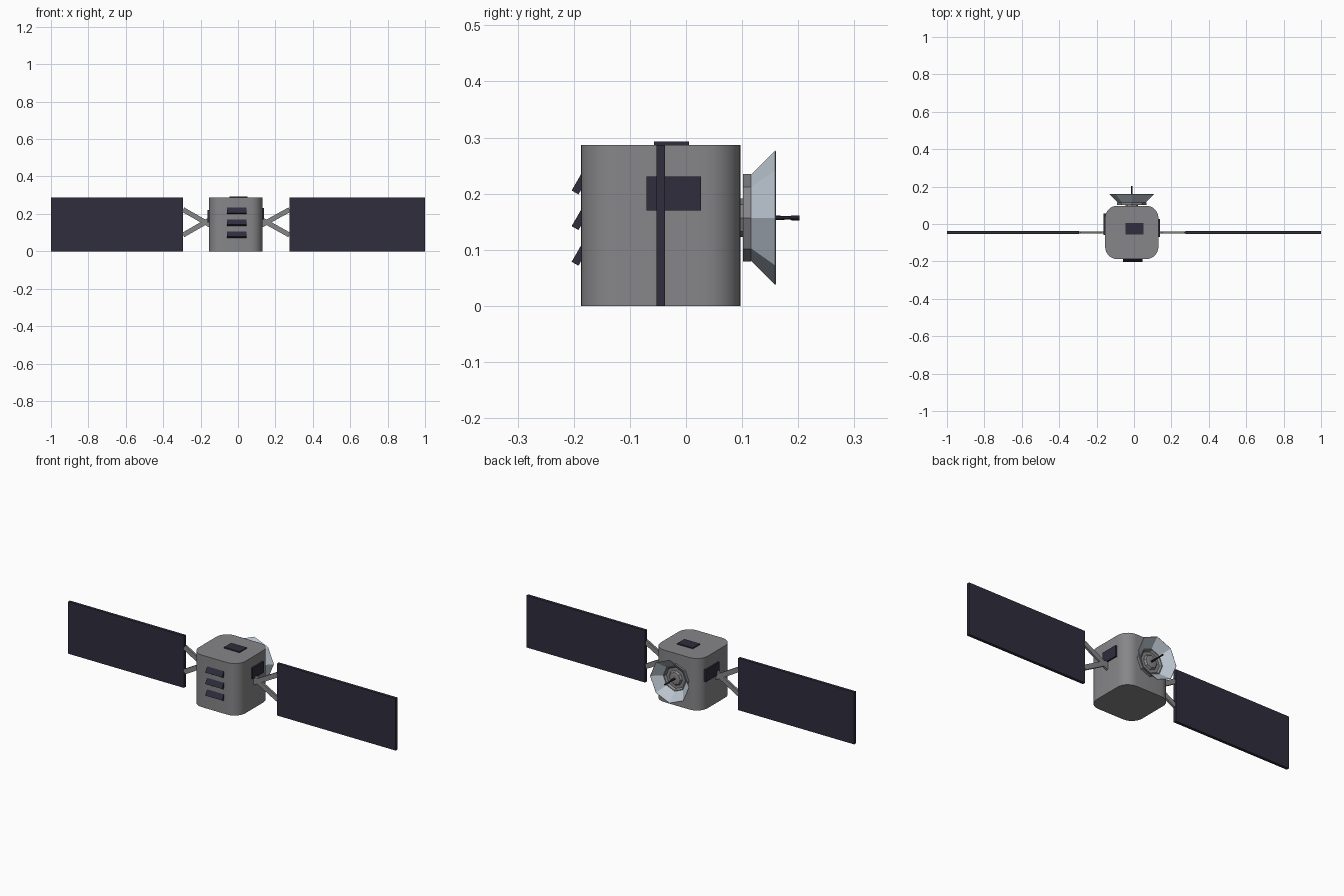
import bpy, bmesh, math
from mathutils import Vector, Matrix

if "Cube" in bpy.data.objects:
    bpy.data.objects.remove(bpy.data.objects["Cube"])

CX, CY = -0.012, -0.045          # body centre
DISH_Z = 0.157                   # dish axis height


def material(name, rgb):
    m = bpy.data.materials.new(name)
    m.diffuse_color = (*rgb, 1)
    m.use_nodes = True
    m.node_tree.nodes["Principled BSDF"].inputs["Base Color"].default_value = m.diffuse_color
    return m


GREY = material("hull grey", (0.24, 0.24, 0.25))
DARK = material("panel navy", (0.028, 0.026, 0.046))
LIGHT = material("dish pale blue", (0.50, 0.56, 0.63))


def finish(name, bm, mat, smooth=False):
    bmesh.ops.recalc_face_normals(bm, faces=bm.faces)
    me = bpy.data.meshes.new(name)
    bm.to_mesh(me)
    bm.free()
    me.materials.append(mat)
    ob = bpy.data.objects.new(name, me)
    bpy.context.collection.objects.link(ob)
    if smooth:
        bpy.context.view_layer.objects.active = ob
        ob.select_set(True)
        bpy.ops.object.shade_smooth_by_angle(angle=math.radians(35))
        ob.select_set(False)
    return ob


def box(name, lo, hi, mat, rot=None):
    """Box between two corners, optionally rotated about its centre."""
    lo, hi = Vector(lo), Vector(hi)
    m = Matrix.Translation((lo + hi) / 2) @ (rot or Matrix()) @ Matrix.Diagonal((*(hi - lo), 1))
    bm = bmesh.new()
    bmesh.ops.create_cube(bm, size=1, matrix=m)
    return finish(name, bm, mat)


def lathe(name, profile, mat, sides=8, closed=True):
    """Revolve (radius, y) points around the dish axis."""
    bm = bmesh.new()
    rings = []
    for r, y in profile:
        rings.append([bm.verts.new((CX + r * math.cos(a), y, DISH_Z + r * math.sin(a)))
                      for a in (2 * math.pi * i / sides for i in range(sides))])
    n = len(rings)
    for k in range(n if closed else n - 1):
        a, b = rings[k], rings[(k + 1) % n]
        for i in range(sides):
            j = (i + 1) % sides
            bm.faces.new((a[i], a[j], b[j], b[i]))
    if not closed:
        bm.faces.new(rings[0])
        bm.faces.new(rings[-1])
    return finish(name, bm, mat)


# Body: box with rounded upright edges
bm = bmesh.new()
bmesh.ops.create_cube(bm, size=1, matrix=Matrix.Translation((CX, CY, 0.1435))
                      @ Matrix.Diagonal((0.285, 0.285, 0.287, 1)))
upright = [e for e in bm.edges if abs(e.verts[0].co.z - e.verts[1].co.z) > 0.1]
bmesh.ops.bevel(bm, geom=upright, offset=0.065, segments=7, profile=0.5, affect='EDGES')
finish("body", bm, GREY, smooth=True)

# Solar panels
box("solar_panel_left", (-1, CY - 0.008, 0), (-0.293, CY + 0.008, 0.287), DARK)
box("solar_panel_right", (0.275, CY - 0.008, 0), (1, CY + 0.008, 0.287), DARK)

# Crossed struts between body and panels
for side, label, edge in ((-1, "left", -0.29), (1, "right", 0.272)):
    for v, part in ((1, "upper"), (-1, "lower")):
        a = Vector((edge, CY, 0.155 + 0.066 * v))
        b = Vector((CX + side * 0.125, CY, 0.155 - 0.022 * v))
        d, mid = b - a, (a + b) / 2
        rot = Matrix.Rotation(-math.atan2(d.z, d.x), 4, 'Y')
        half = Vector((d.length / 2 + 0.004, 0.006, 0.013))
        box(f"strut_{part}_{label}", mid - half, mid + half, GREY, rot)

# Sensor plates on the sides and roof
box("side_plate_right", (0.125, -0.07, 0.17), (0.139, 0.027, 0.231), DARK)
box("side_plate_left", (-0.162, -0.06, 0.155), (-0.15, 0.056, 0.222), DARK)
box("roof_plate", (-0.045, -0.057, 0.283), (0.05, 0.005, 0.293), DARK)

# Tilted louvres on the front
for i in range(3):
    z = 0.0895 + 0.0635 * i
    box(f"louvre_{i + 1}", (-0.058, -0.1965, z - 0.0165), (0.045, -0.1825, z + 0.0165), DARK,
        Matrix.Rotation(math.radians(-30), 4, 'X'))

# Dish: stem, open ring base, flared eight-sided reflector
lathe("dish_stem", [(0.034, 0.09), (0.034, 0.106)], GREY, closed=False)
lathe("dish_base", [(0.078, 0.102), (0.078, 0.116), (0.066, 0.116), (0.058, 0.106),
                    (0.001, 0.106), (0.001, 0.102)], GREY)
lathe("dish_reflector", [(0.076, 0.115), (0.120, 0.159), (0.118, 0.160), (0.070, 0.116)], LIGHT)

# Feed horn and antenna
lathe("feed_hub", [(0.042, 0.105), (0.034, 0.116), (0.02, 0.118)], GREY, closed=False)
lathe("antenna", [(0.006, 0.11), (0.003, 0.186), (0.0045, 0.188), (0.0045, 0.202)],
      DARK, closed=False)
